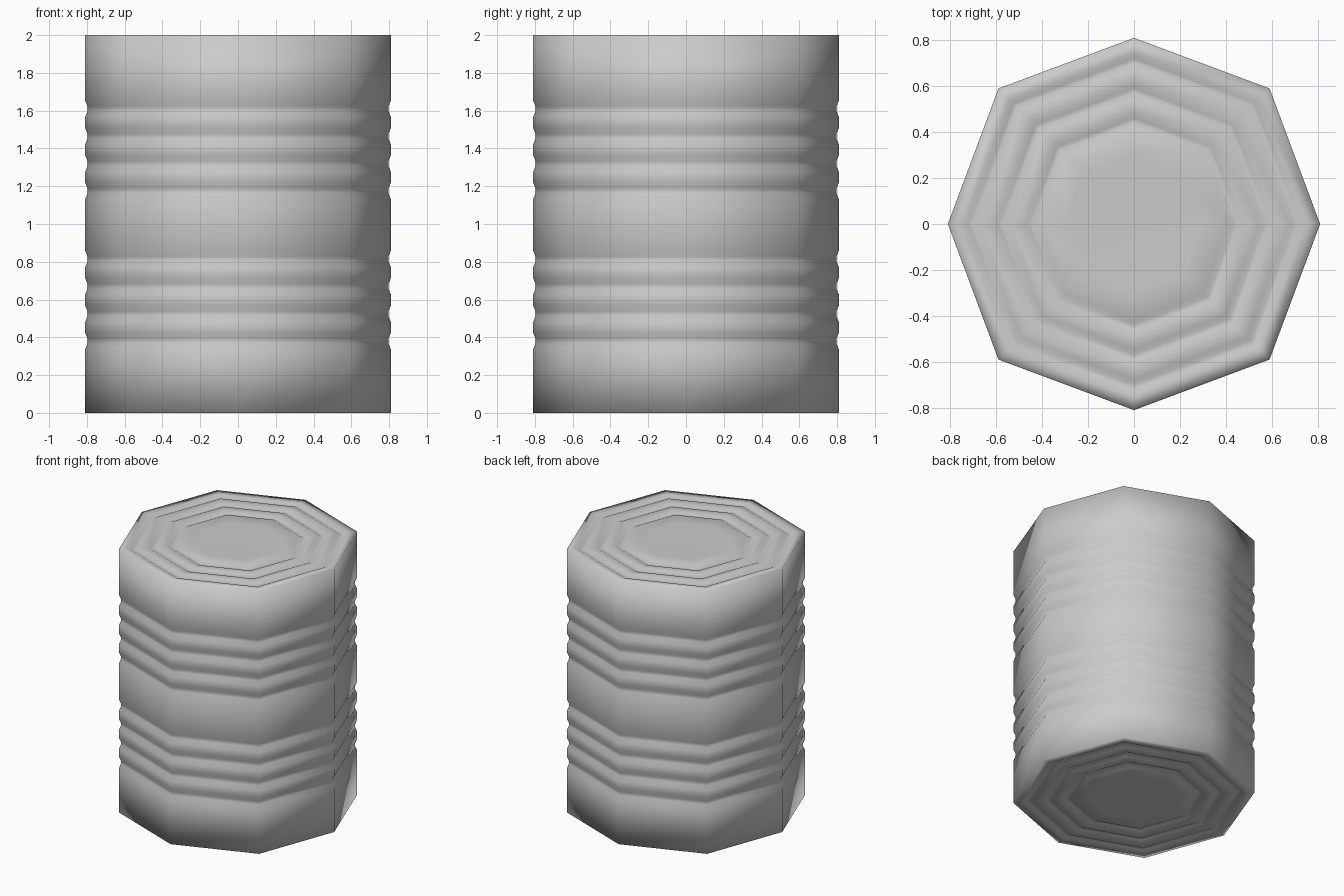
import bpy, bmesh, math

if "Cube" in bpy.data.objects:
    bpy.data.objects.remove(bpy.data.objects["Cube"])

# Eight-sided ring corners: axis corners at 1, diagonal corners slightly wider
DIRS = []
for i in range(8):
    a = i * math.pi / 4
    k = 1.0 if i % 2 == 0 else 1.03
    DIRS.append((math.cos(a) * k, math.sin(a) * k))


def lid(z, inward):
    """Lid profile from rim to centre, with three pressed ring grooves."""
    pts = []
    for r in (0.71, 0.58, 0.45):
        pts += [(r + 0.035, z), (r + 0.01, z + inward * 0.012),
                (r - 0.01, z + inward * 0.012), (r - 0.035, z)]
    pts.append((0.3, z + inward * 0.002))
    return pts


# Side wall: two groups of four shallow grooves
R = 0.81
wall = [(R, 0.0)]
for c in (0.38, 0.525, 0.67, 0.815, 1.175, 1.32, 1.465, 1.61):
    wall += [(R, c - 0.045), (R - 0.014, c - 0.012),
             (R - 0.014, c + 0.012), (R, c + 0.045)]
wall.append((R, 2.0))

profile = lid(0.0, 1)[::-1] + wall + lid(2.0, -1)

# Ribbed can body, swept around the eight corners
bm = bmesh.new()
rings = [[bm.verts.new((x * r, y * r, z)) for x, y in DIRS] for r, z in profile]
for lo, hi in zip(rings, rings[1:]):
    for i in range(8):
        j = (i + 1) % 8
        bm.faces.new((lo[i], lo[j], hi[j], hi[i]))

# Close both lids with fans
for ring, z in ((rings[0], 0.002), (rings[-1], 1.998)):
    centre = bm.verts.new((0, 0, z))
    for i in range(8):
        bm.faces.new((ring[i], ring[(i + 1) % 8], centre))
bmesh.ops.recalc_face_normals(bm, faces=bm.faces)
for f in bm.faces:
    f.smooth = True

mesh = bpy.data.meshes.new("ribbed_can")
bm.to_mesh(mesh)
bm.free()
can = bpy.data.objects.new("ribbed_can", mesh)
bpy.context.collection.objects.link(can)
